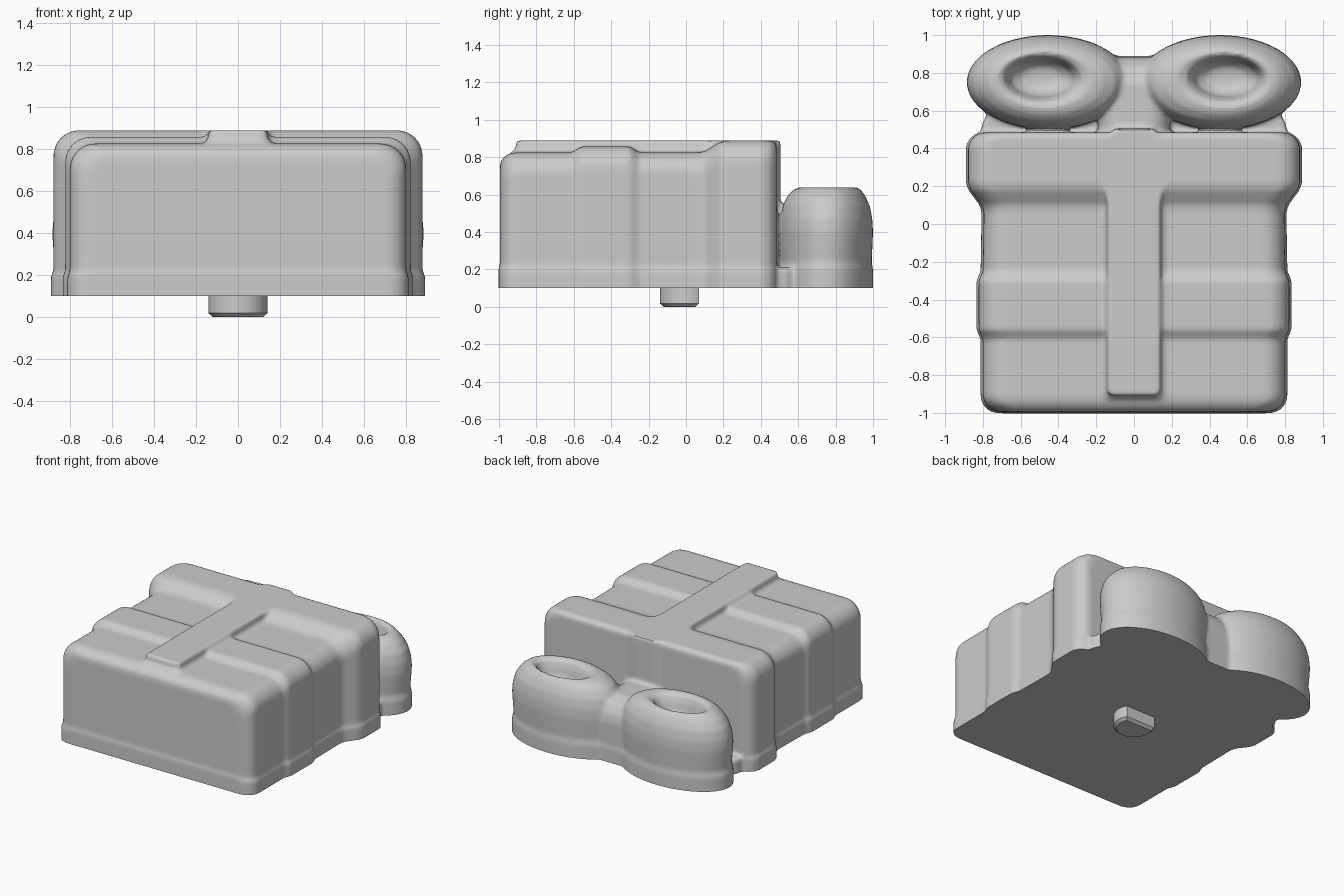
import bpy, bmesh, math
from mathutils import Vector

cube = bpy.data.objects.get("Cube")
if cube:
    bpy.data.objects.remove(cube, do_unlink=True)

BASE = 0.1      # underside of the box
LOW = 0.02      # shapes start here and are trimmed flat at BASE

grey = bpy.data.materials.new("plain_grey")
grey.use_nodes = True
COLOUR = (0.6, 0.6, 0.6, 1)
grey.diffuse_color = COLOUR
grey.node_tree.nodes["Principled BSDF"].inputs["Base Color"].default_value = COLOUR


def skin(bm, rings):
    """Join equal closed rings of points and cap both ends."""
    rows = [[bm.verts.new(p) for p in ring] for ring in rings]
    n = len(rows[0])
    for a, b in zip(rows, rows[1:]):
        for i in range(n):
            j = (i + 1) % n
            bm.faces.new((a[i], a[j], b[j], b[i]))
    bm.faces.new(rows[0])
    bm.faces.new(rows[-1])


def arch(y, w, h, r, steps=8):
    """Upright section with rounded top corners."""
    right = [(w - r + r * math.cos(a), h - r + r * math.sin(a))
             for a in (math.pi / 2 * k / steps for k in range(steps + 1))]
    right = [(w, LOW)] + right
    left = [(-x, z) for x, z in reversed(right)]
    return [Vector((x, y, z)) for x, z in right + left]


def loft(bm, stations, r):
    skin(bm, [arch(y, w, h, r) for y, w, h in stations])


def lobe(bm, side, profile, segments=64):
    """Oval bow loop; each ring is (scale, height, sideways shift)."""
    rings = []
    for s, z, shift in profile:
        rings.append([Vector((side * (0.455 + shift) + 0.43 * s * math.cos(a),
                              0.75 + shift * 0.6 + 0.25 * s * math.sin(a), z))
                      for a in (math.tau * k / segments for k in range(segments))])
    skin(bm, rings)


def finish(obj, angle):
    obj.data.materials.append(grey)
    obj.data.polygons.foreach_set("use_smooth", [True] * len(obj.data.polygons))
    obj.data.set_sharp_from_angle(angle=math.radians(angle))


def new_object(name, bm):
    bmesh.ops.recalc_face_normals(bm, faces=bm.faces)
    me = bpy.data.meshes.new(name)
    bm.to_mesh(me)
    bm.free()
    obj = bpy.data.objects.new(name, me)
    bpy.context.collection.objects.link(obj)
    return obj


bm = bmesh.new()

# Box with rounded front, middle band and wider lid
front = []
for k in range(7):
    a = math.pi / 2 * k / 6
    s = 1 - math.sin(a)
    front.append((-0.995 + 0.09 * (1 - math.cos(a)), 0.8 - 0.1 * s, 0.825 - 0.07 * s))
rest = [(-0.61, 0.80, 0.825), (-0.56, 0.822, 0.857), (-0.3, 0.822, 0.857),
        (-0.25, 0.80, 0.825), (0.06, 0.795, 0.825), (0.1, 0.805, 0.83),
        (0.18, 0.865, 0.88), (0.22, 0.878, 0.888), (0.41, 0.878, 0.888),
        (0.45, 0.86, 0.888), (0.475, 0.83, 0.88), (0.485, 0.8, 0.865)]
body = front + rest
loft(bm, body, 0.12)

# Slightly wider foot rim around the box, reaching under the bow
rim = [(y - 0.007 if y < -0.9 else y, w + 0.012, 0.21) for y, w, h in body]
rim += [(0.54, 0.8, 0.21), (0.62, 0.75, 0.21)]
loft(bm, rim, 0.02)

# Lengthwise ribbon: flat top, broader foot, flaring into the lid
ribbon = [(-0.91, 0.12), (-0.89, 0.142), (0.1, 0.142), (0.17, 0.155),
          (0.25, 0.22), (0.44, 0.17), (0.505, 0.1)]
loft(bm, [(y, w, 0.888) for y, w in ribbon], 0.012)
loft(bm, [(y - 0.015, w + 0.02, 0.835) for y, w in ribbon[:4]], 0.012)

# Bow loops with dished tops
profile = [(1.0, LOW, 0), (1.0, 0.2, 0), (0.97, 0.24, 0), (0.985, 0.31, 0),
           (1.0, 0.4, 0), (0.985, 0.47, 0), (0.93, 0.54, 0), (0.83, 0.595, 0),
           (0.7, 0.63, 0.01), (0.58, 0.64, 0.02), (0.48, 0.625, 0.03),
           (0.42, 0.58, 0.035), (0.37, 0.52, 0.035), (0.25, 0.48, 0.035),
           (0.1, 0.47, 0.035)]
for side in (-1, 1):
    lobe(bm, side, profile)

# Knot between the loops
loft(bm, [(0.45, 0.19, 0.55), (0.74, 0.19, 0.55), (0.83, 0.18, 0.52),
          (0.87, 0.16, 0.46), (0.885, 0.14, 0.4)], 0.12)
loft(bm, [(0.45, 0.2, 0.21), (0.89, 0.14, 0.21)], 0.02)

# Fuse the parts with soft fillets
source = new_object("gift_box", bm)
remesh = source.modifiers.new("fuse", "REMESH")
remesh.mode = "VOXEL"
remesh.voxel_size = 0.0125
smooth = source.modifiers.new("soften", "SMOOTH")
smooth.factor = 0.5
smooth.iterations = 7
bpy.context.view_layer.update()
graph = bpy.context.evaluated_depsgraph_get()
fused = bpy.data.meshes.new_from_object(source.evaluated_get(graph))
source.modifiers.clear()
source.data = fused

# Trim the underside flat
bm = bmesh.new()
bm.from_mesh(fused)
cut = bmesh.ops.bisect_plane(bm, geom=bm.verts[:] + bm.edges[:] + bm.faces[:],
                             plane_co=(0, 0, BASE), plane_no=(0, 0, 1), clear_inner=True)
edges = [e for e in cut["geom_cut"] if isinstance(e, bmesh.types.BMEdge)]
bmesh.ops.edgenet_fill(bm, edges=edges)
bmesh.ops.recalc_face_normals(bm, faces=bm.faces)
bm.to_mesh(fused)
bm.free()
fused.materials.clear()
finish(source, 40)

# Mounting peg: round with a flat back and a chamfered tip
bm = bmesh.new()
rings = []
for z, r in ((0, 0.12), (0.018, 0.14), (BASE + 0.02, 0.14)):
    flat = 0.07 - (0.14 - r)
    start = math.pi - math.asin(flat / r)
    sweep = math.pi + 2 * math.asin(flat / r)
    rings.append([Vector((r * math.cos(start + sweep * k / 32),
                          r * math.sin(start + sweep * k / 32), z)) for k in range(33)])
skin(bm, rings)
finish(new_object("mounting_peg", bm), 30)
